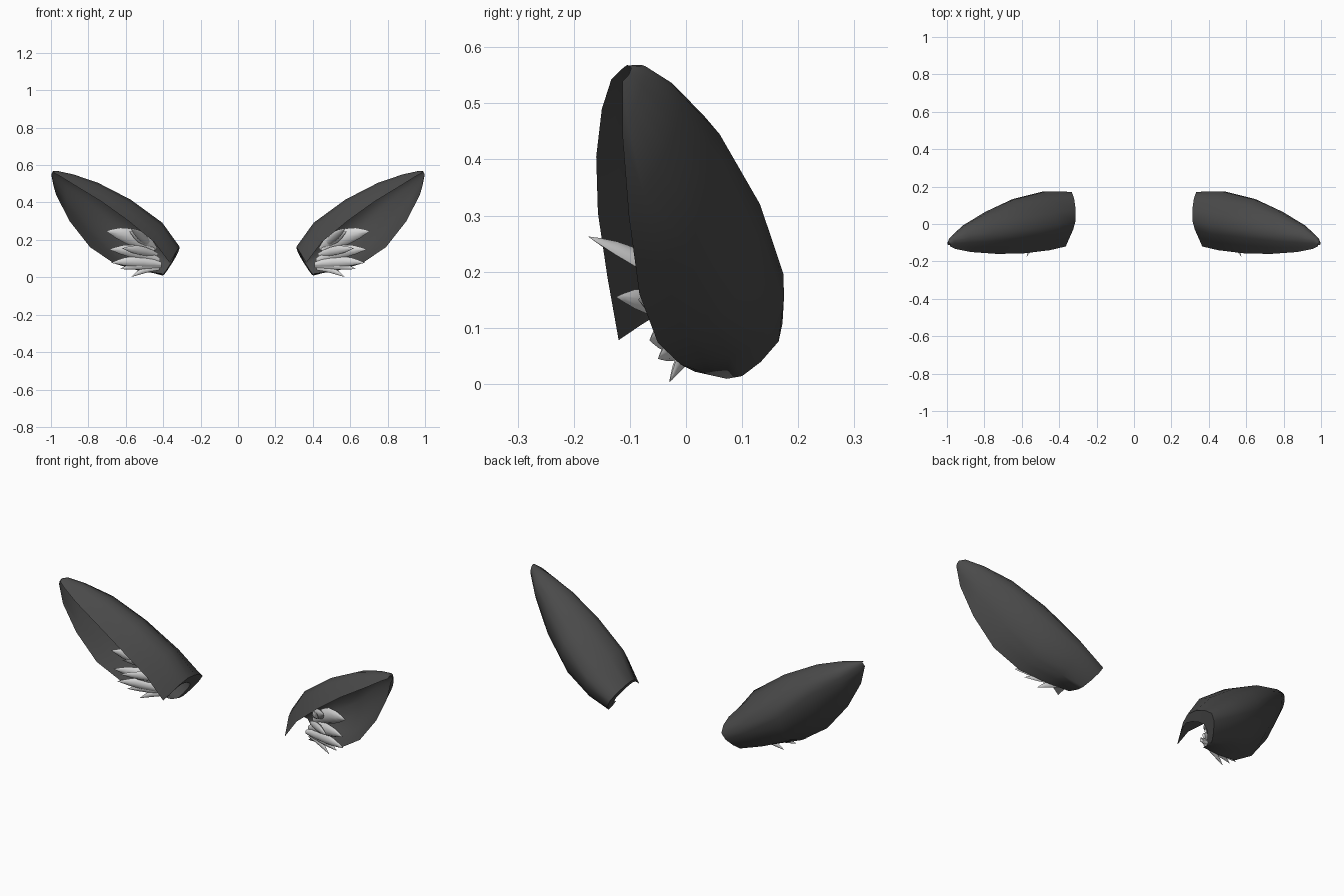
import bpy, bmesh, math
from mathutils import Vector

if "Cube" in bpy.data.objects:
    bpy.data.objects.remove(bpy.data.objects["Cube"])


def material(name, value):
    m = bpy.data.materials.new(name)
    m.diffuse_color = (value, value, value, 1)
    m.use_nodes = True
    m.node_tree.nodes["Principled BSDF"].inputs["Base Color"].default_value = m.diffuse_color
    return m


DARK = material("charcoal fur", 0.068)
LIGHT = material("pale grey fluff", 0.68)


def make_object(name, bm, mat, angle):
    bmesh.ops.recalc_face_normals(bm, faces=bm.faces)
    me = bpy.data.meshes.new(name)
    bm.to_mesh(me)
    bm.free()
    me.materials.append(mat)
    ob = bpy.data.objects.new(name, me)
    bpy.context.collection.objects.link(ob)
    bpy.ops.object.select_all(action='DESELECT')
    ob.select_set(True)
    bpy.context.view_layer.objects.active = ob
    bpy.ops.object.shade_smooth_by_angle(angle=math.radians(angle))
    return ob


def smooth_path(pts, steps):
    """Catmull-Rom curve through the points."""
    p = [Vector(q) for q in pts]
    p = [2 * p[0] - p[1]] + p + [2 * p[-1] - p[-2]]
    out = []
    for i in range(1, len(p) - 2):
        a, b, c, d = p[i - 1:i + 3]
        for k in range(steps):
            t = k / steps
            out.append(0.5 * (2 * b + (c - a) * t + (2 * a - 5 * b + 4 * c - d) * t * t
                              + (3 * b - a - 3 * c + d) * t ** 3))
    return out + [p[-2]]


# Ear cross-sections, base to tip: inner rim, ridge, back, underside, outer rim
SECTIONS = [
    [(.365, -.12, .078), (.312, .02, .163), (.333, .172, .108), (.395, .10, .014), (.41, .015, .022)],
    [(.45, -.140, .19), (.405, -.005, .292), (.47, .174, .195), (.50, .115, .065), (.53, -.01, .035)],
    [(.59, -.157, .305), (.575, -.025, .416), (.64, .132, .32), (.655, .08, .14), (.66, -.05, .073)],
    [(.73, -.160, .405), (.75, -.055, .506), (.785, .06, .445), (.805, .035, .29), (.79, -.083, .16)],
    [(.87, -.150, .49), (.88, -.075, .55), (.91, -.010, .517), (.92, -.03, .42), (.90, -.102, .30)],
    [(.955, -.133, .543), (.96, -.09, .567), (.978, -.07, .56), (.99, -.085, .51), (.972, -.113, .44)],
    [(.985, -.118, .558), (.985, -.105, .568), (.992, -.098, .563), (.998, -.103, .55), (.995, -.113, .54)],
]
# How far the lining is pulled from the back toward the opening, per section
FILL = [.34, .12, .07, .07, .09, .12]

# Tufts: root, tip, half width, bend
TUFTS = [
    ((.46, .02, .16), (.575, -.175, .263), .022, .03),
    ((.45, .01, .14), (.705, -.085, .248), .042, .08),
    ((.44, .02, .15), (.58, -.090, .245), .030, .05),
    ((.42, .01, .09), (.69, -.085, .150), .034, .06),
    ((.43, .01, .12), (.62, -.125, .155), .024, .03),
    ((.41, .00, .07), (.68, -.065, .078), .028, .04),
    ((.41, .01, .06), (.63, -.050, .045), .022, .05),
    ((.42, .01, .045), (.57, -.030, .002), .016, .10),
]


def ear(side, s):
    bm = bmesh.new()
    outer, inner = [], []
    for j, sec in enumerate(SECTIONS):
        pts = smooth_path(sec, 3)
        row = [bm.verts.new((s * v.x, v.y, v.z)) for v in pts]
        outer.append(row)
        if j == len(FILL):
            inner.append(row)
            continue
        # Lining shares the rims and sits inside the back
        last = len(pts) - 1
        lining = [row[0]]
        for i in range(1, last):
            t = i / last
            chord = pts[0].lerp(pts[-1], t)
            v = pts[i].lerp(chord, FILL[j] * math.sin(math.pi * t) ** 0.6)
            lining.append(bm.verts.new((s * v.x, v.y, v.z)))
        inner.append(lining + [row[-1]])

    def face(*vs):
        bm.faces.new(list(dict.fromkeys(vs)))

    for rows in (outer, inner):
        for r0, r1 in zip(rows, rows[1:]):
            for i in range(len(r0) - 1):
                face(r0[i], r0[i + 1], r1[i + 1], r1[i])
    # Cuff closing the base between outside and lining
    a, b = outer[0], inner[0]
    for i in range(len(a) - 1):
        face(a[i], a[i + 1], b[i + 1], b[i])
    make_object(side + "_ear", bm, DARK, 60)


def tuft(name, s, root, tip, w, bend):
    root, tip = Vector(root), Vector(tip)
    axis = (tip - root).normalized()
    wide = axis.cross(Vector((0, -1, 0))).normalized()
    thin = axis.cross(wide)
    rise = bend * (tip - root).length
    bm = bmesh.new()
    rings, n = [], 8
    # Leaf-shaped rings along a gently bent spine
    for t, r in ((0, .4), (.15, .7), (.35, .95), (.55, 1), (.75, .72), (.9, .32)):
        c = root.lerp(tip, t) + Vector((0, 0, rise * math.sin(math.pi * t)))
        ring = []
        for k in range(n):
            a = 2 * math.pi * k / n
            v = c + w * r * (math.cos(a) * wide + 0.5 * math.sin(a) * thin)
            ring.append(bm.verts.new((s * v.x, v.y, v.z)))
        rings.append(ring)
    for r0, r1 in zip(rings, rings[1:]):
        for k in range(n):
            bm.faces.new((r0[k], r0[(k + 1) % n], r1[(k + 1) % n], r1[k]))
    end = bm.verts.new((s * tip.x, tip.y, tip.z))
    for k in range(n):
        bm.faces.new((rings[-1][k], rings[-1][(k + 1) % n], end))
    bm.faces.new(rings[0])
    make_object(name, bm, LIGHT, 60)


for side, s in (("right", 1), ("left", -1)):
    ear(side, s)
    for i, (root, tip, w, bend) in enumerate(TUFTS, 1):
        tuft(f"{side}_ear_tuft_{i}", s, root, tip, w, bend)
